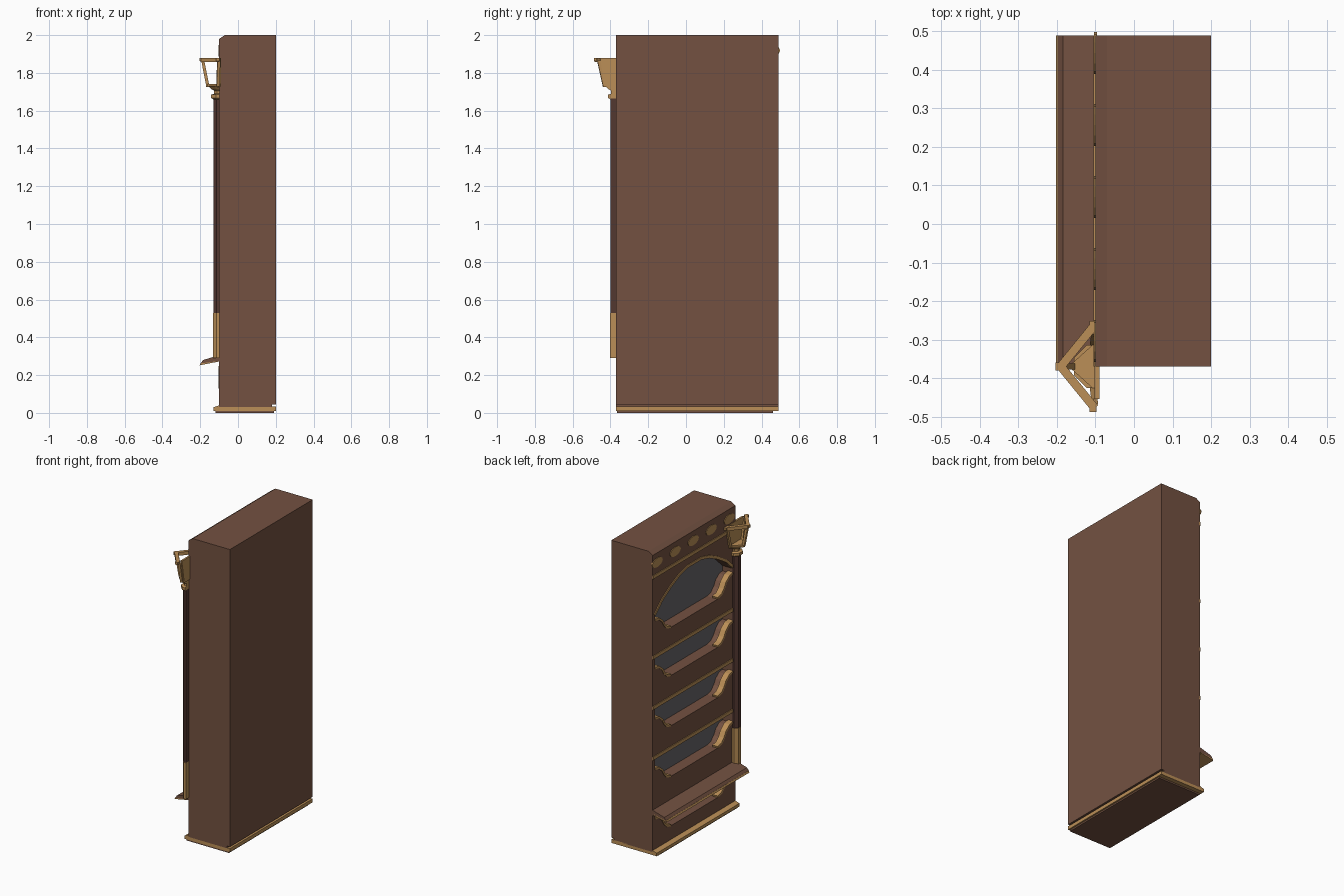
import bpy, bmesh, math
from mathutils import Vector

if "Cube" in bpy.data.objects:
    bpy.data.objects.remove(bpy.data.objects["Cube"])


def material(name, r, g, b):
    m = bpy.data.materials.new(name)
    m.diffuse_color = (r, g, b, 1)
    m.use_nodes = True
    m.node_tree.nodes["Principled BSDF"].inputs["Base Color"].default_value = m.diffuse_color
    return m


WOOD = material("brown wood", .172, .083, .053)
DARK = material("dark wood", .085, .038, .03)
GOLD = material("gold trim", .50, .275, .095)
GREY = material("grey backing", .135, .13, .14)

Y0, Y1, FRONT, BACK = -.37, .49, -.10, .20
MID, HALF = .06, .405            # middle and half width of the openings


def finish(bm, name, mat):
    bmesh.ops.recalc_face_normals(bm, faces=bm.faces)
    me = bpy.data.meshes.new(name)
    bm.to_mesh(me)
    bm.free()
    me.materials.append(mat)
    ob = bpy.data.objects.new(name, me)
    bpy.context.collection.objects.link(ob)
    return ob


def prism(name, pts, lo, hi, mat, axis="x"):
    """Extrude a 2D outline: (y,z) along x, (x,z) along y or (x,y) along z."""
    place = {"x": lambda p, t: (t, p[0], p[1]),
             "y": lambda p, t: (p[0], t, p[1]),
             "z": lambda p, t: (p[0], p[1], t)}[axis]
    bm = bmesh.new()
    a = [bm.verts.new(place(p, lo)) for p in pts]
    b = [bm.verts.new(place(p, hi)) for p in pts]
    bm.faces.new(a)
    bm.faces.new(b[::-1])
    n = len(pts)
    for i in range(n):
        bm.faces.new((a[i], a[(i + 1) % n], b[(i + 1) % n], b[i]))
    return finish(bm, name, mat)


def box(name, x, y, z, mat):
    return prism(name, [(x[0], y[0]), (x[1], y[0]), (x[1], y[1]), (x[0], y[1])], z[0], z[1], mat, "z")


def ribbon(name, pts, width, x0, x1, mat):
    """Strip of even width following a (y,z) line."""
    side = []
    for i, p in enumerate(pts):
        a, b = Vector(pts[max(i - 1, 0)]), Vector(pts[min(i + 1, len(pts) - 1)])
        d = (b - a).normalized()
        side.append((p[0] - d.y * width, p[1] + d.x * width))
    return prism(name, list(pts) + side[::-1], x0, x1, mat)


def bar(name, p, q, w, mat):
    """Square bar between two points."""
    p, q = Vector(p), Vector(q)
    bm = bmesh.new()
    bmesh.ops.create_cube(bm, size=1)
    rot = (q - p).to_track_quat("Z", "Y")
    for v in bm.verts:
        v.co = (p + q) / 2 + rot @ Vector((v.co.x * w, v.co.y * w, v.co.z * (q - p).length))
    return finish(bm, name, mat)


def half_turned(name, profile, mat, sides=8):
    """Turned (r,z) profile on the corner, with the half behind the front cut off."""
    bm = bmesh.new()
    rings = []
    for r, z in profile:
        rings.append([bm.verts.new((FRONT + r * math.cos(t), Y0 + r * math.sin(t), z))
                      for t in ((k + .5) * math.tau / sides for k in range(sides))])
    for a, b in zip(rings, rings[1:]):
        for i in range(sides):
            j = (i + 1) % sides
            bm.faces.new((a[i], a[j], b[j], b[i]))
    bm.faces.new(rings[0])
    bm.faces.new(rings[-1])
    cut = bmesh.ops.bisect_plane(bm, geom=bm.verts[:] + bm.edges[:] + bm.faces[:],
                                 plane_co=(FRONT + .003, 0, 0), plane_no=(1, 0, 0), clear_outer=True)
    edges = [e for e in cut["geom_cut"] if isinstance(e, bmesh.types.BMEdge)]
    bmesh.ops.holes_fill(bm, edges=edges, sides=0)
    return finish(bm, name, mat)


# cabinet body with a chamfered top front edge
body = prism("cabinet_body", [(FRONT, .045), (BACK, .045), (BACK, 2), (-.07, 2), (FRONT, 1.98)],
             Y0, Y1, WOOD, "y")

# scalloped shelf openings, their grey backs and gold edging
S = [(0, .105), (.035, .10), (.07, .072), (.09, .038), (.12, .01), (.16, 0)]
ARCH = [(HALF, 1.575), (.33, 1.645), (.24, 1.70), (.15, 1.742), (.07, 1.762)]
arch = [(MID + u, z) for u, z in ARCH] + [(MID - u, z) for u, z in ARCH[::-1]]
for k, (bottom, top) in enumerate([(1.435, None), (1.118, 1.298), (.787, .967), (.455, .635), (.13, .27)]):
    right = [(MID - HALF + u, bottom + z) for u, z in S]          # runs down to the middle
    left = [(MID + HALF - u, bottom + z) for u, z in S[::-1]]     # runs back up
    upper = arch if top is None else [(MID + HALF, top), (MID - HALF, top)]
    outline = right + left + upper
    cutter = prism(f"opening_cutter_{k}", outline, FRONT - .05, -.02, WOOD)
    mod = body.modifiers.new("cut", "BOOLEAN")
    mod.operation, mod.solver, mod.object = "DIFFERENCE", "EXACT", cutter
    bpy.context.view_layer.objects.active = body
    bpy.ops.object.modifier_apply(modifier=mod.name)
    bpy.data.objects.remove(cutter)
    prism(f"shelf_back_{k}", outline, -.023, -.019, GREY)
    ribbon(f"scallop_right_{k}", right, .013, FRONT - .004, FRONT + .035, GOLD)
    ribbon(f"scallop_left_{k}", left, .013, FRONT - .004, FRONT + .035, GOLD)
    if top is None:
        ribbon("arch_trim", arch[::-1], .018, FRONT - .005, FRONT + .01, GOLD)
    elif k < 4:
        box(f"shelf_trim_{k}", (FRONT - .005, FRONT + .01), (Y0, Y1), (top - .002, top + .02), GOLD)

# cornice strip and the row of ovals above it
box("cornice_trim", (FRONT - .005, FRONT + .01), (Y0, Y1), (1.825, 1.847), GOLD)
for k in range(5):
    c = MID + .01 + (k - 2) * .187
    prism(f"oval_{k}", [(c + .055 * math.cos(t), 1.918 + .03 * math.sin(t))
                        for t in (i * math.tau / 12 for i in range(12))], FRONT - .004, FRONT + .004, GOLD)

# sloping ledge with a gold underside
prism("ledge", [(FRONT, .275), (-.198, .262), (-.185, .28), (FRONT, .305)], Y0, Y1, WOOD, "y")
prism("ledge_rim", [(FRONT, .272), (-.203, .252), (-.198, .263), (FRONT, .283)], Y0, Y1, GOLD, "y")

# plinth
box("plinth_neck", (FRONT, BACK - .02), (Y0, Y1), (.03, .046), WOOD)
prism("plinth", [(-.13, .01), (BACK, .01), (BACK, .033), (FRONT, .04), (-.13, .03)], Y0, Y1, GOLD, "y")
box("foot_board", (-.12, BACK - .01), (Y0 + .005, .46), (0, .011), WOOD)

# lamp post on the front corner
half_turned("post_base", [(.036, .29), (.036, .53)], GOLD)
half_turned("post_shaft", [(.033, .53), (.033, 1.665)], DARK)
half_turned("post_collar", [(.034, 1.66), (.046, 1.667), (.046, 1.685), (.028, 1.69),
                            (.028, 1.705), (.045, 1.715), (.06, 1.73)], GOLD)

# half lantern: open frame with a solid back
TIP = [(FRONT - .002, -.478), (-.19, Y0), (FRONT - .002, -.262)]
LOW = [(FRONT - .006, -.432), (-.16, Y0), (FRONT - .006, -.308)]
for i in range(3):
    x, y = TIP[i]
    bar(f"lantern_strut_{i}", (*LOW[i], 1.73), (x * .96 - .004, Y0 + (y - Y0) * .85, 1.865), .016, GOLD)
    box(f"lantern_tip_{i}", (x - .014, x + .005), (y - .01, y + .01), (1.862, 1.88), GOLD)
    if i < 2:
        bar(f"lantern_top_rail_{i}", (*TIP[i], 1.869), (*TIP[i + 1], 1.869), .022, GOLD)
prism("lantern_floor", [(-.17, Y0), (-.092, -.44), (-.092, -.30)], 1.725, 1.74, GOLD, "z")
prism("lantern_back", [(-.43, 1.73), (-.31, 1.73), (-.285, 1.878), (-.455, 1.878)], -.102, -.09, GOLD)
